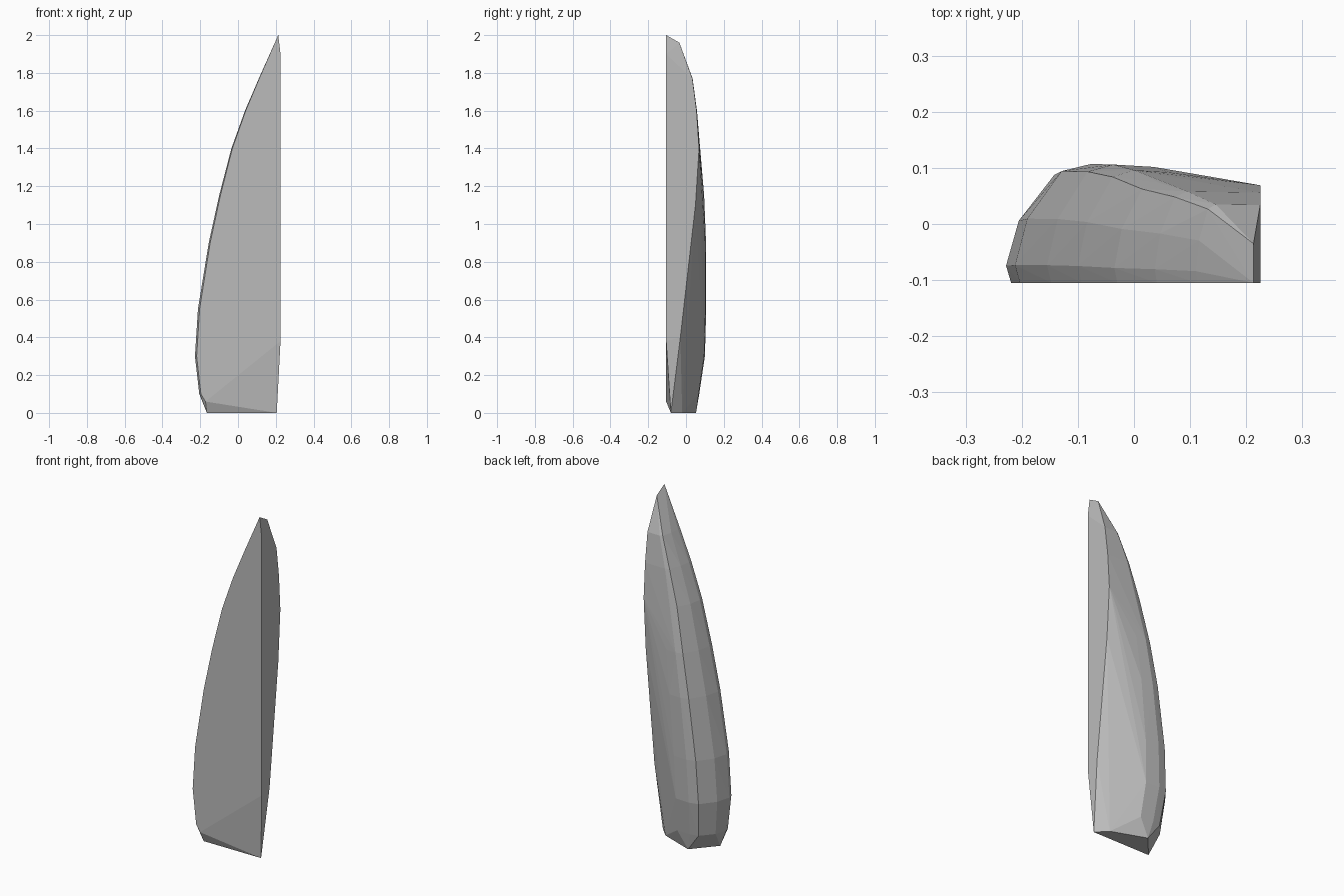
import bpy
import bmesh

# Remove the default cube
default_cube = bpy.data.objects.get("Cube")
if default_cube:
    bpy.data.objects.remove(default_cube, do_unlink=True)

FRONT = -0.105   # plane of the flat broad face
SIDE = 0.225     # plane of the flat narrow face

# Height, curved edge x, back depth y
LEVELS = [
    (0.1, -0.205, 0.07),
    (0.3, -0.228, 0.1),
    (0.55, -0.212, 0.107),
    (0.9, -0.155, 0.106),
    (1.15, -0.1, 0.096),
    (1.4, -0.035, 0.073),
    (1.6, 0.037, 0.058),
    (1.77, 0.11, 0.035),
]

# Rounded back of each level: fraction of width, fraction of depth
BACK_CURVE = [(0, 0.15), (0.05, 0.54), (0.19, 0.94), (0.31, 1), (0.5, 0.98)]

# Back edge of the narrow face: depth y, height
SIDE_EDGE = [(-0.03, 0.4), (0.05, 1.1), (0.069, 1.4), (0.056, 1.6), (0.034, 1.77)]


def level_points(height, edge, back):
    """Front corner and rounded back of one horizontal section."""
    width, depth = SIDE - edge, back - FRONT
    points = [(edge + 0.02 * width, FRONT, height)]
    for across, deep in BACK_CURVE:
        points.append((edge + across * width, FRONT + deep * depth, height))
    return points


def make_material(name, value):
    material = bpy.data.materials.new(name)
    material.use_nodes = True
    colour = (value, value, value, 1)
    material.diffuse_color = colour
    shader = next(n for n in material.node_tree.nodes if n.type == "BSDF_PRINCIPLED")
    shader.inputs["Base Color"].default_value = colour
    return material


# Body sections and the flat narrow face
points = []
for level in LEVELS:
    points += level_points(*level)
points += [(SIDE, depth, height) for depth, height in SIDE_EDGE]
points += [(SIDE, FRONT, 0.38), (SIDE, FRONT, 1.9), (-0.172, FRONT, 0.06)]

# Slanted foot and pointed tip
points += [(-0.165, -0.08, 0), (0.205, -0.08, 0), (0.147, -0.02, 0), (-0.05, 0.053, 0)]
points += [(0.213, FRONT, 2), (0.213, -0.035, 1.96)]

# Faceted shard stretched over all the points
bm = bmesh.new()
for point in points:
    bm.verts.new(point)
hull = bmesh.ops.convex_hull(bm, input=bm.verts)
loose = {g for g in hull["geom_interior"] + hull["geom_unused"]
         if isinstance(g, bmesh.types.BMVert)}
bmesh.ops.delete(bm, geom=list(loose), context="VERTS")
bmesh.ops.recalc_face_normals(bm, faces=bm.faces)
mesh = bpy.data.meshes.new("stone_shard")
bm.to_mesh(mesh)
bm.free()

shard = bpy.data.objects.new("stone_shard", mesh)
bpy.context.collection.objects.link(shard)
mesh.materials.append(make_material("grey_stone", 0.5))
